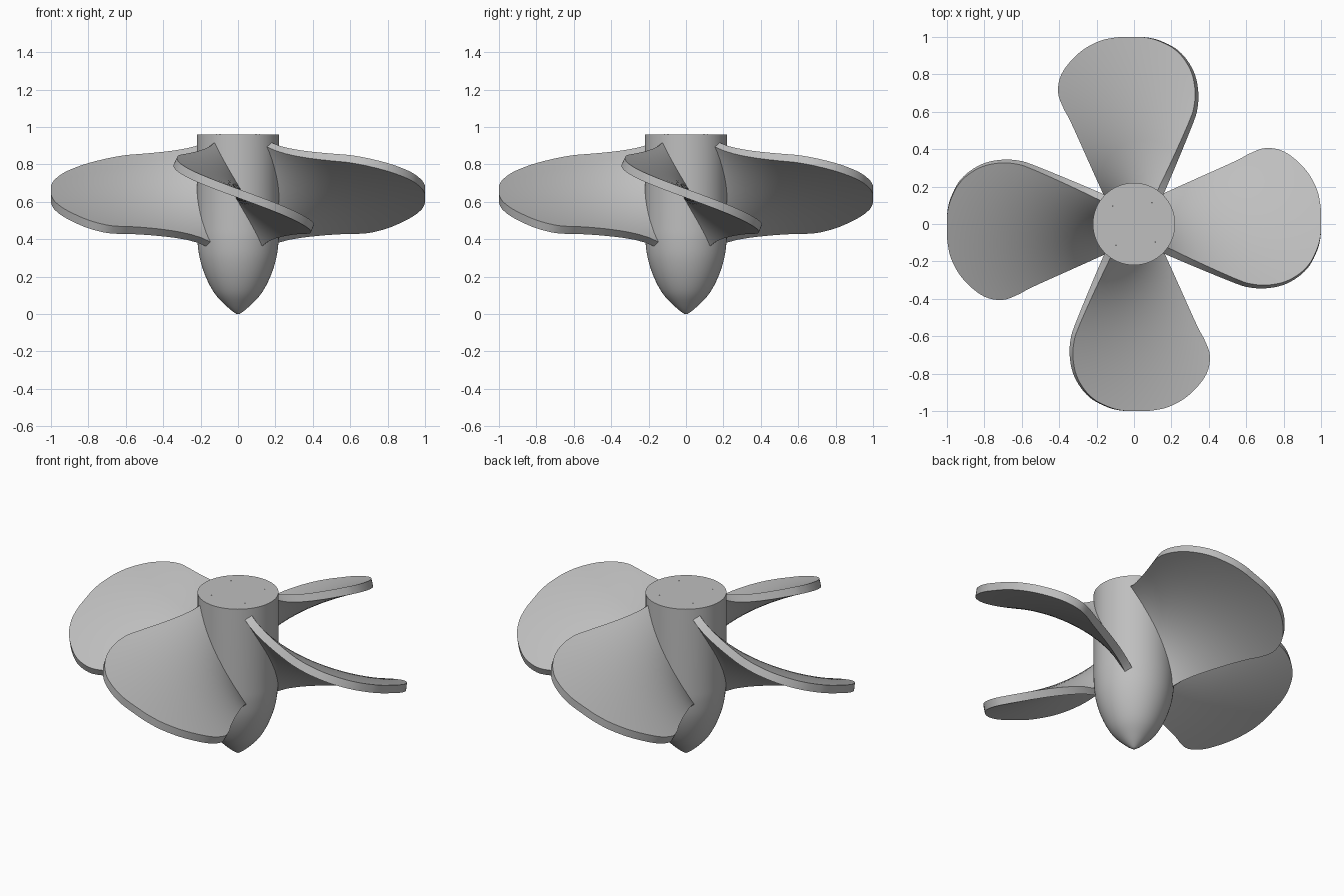
import bpy, bmesh, math
from mathutils import Vector

if "Cube" in bpy.data.objects:
    bpy.data.objects.remove(bpy.data.objects["Cube"], do_unlink=True)

metal = bpy.data.materials.new("grey metal")
metal.use_nodes = True
GREY = (0.52, 0.52, 0.52, 1)
metal.diffuse_color = GREY
metal.node_tree.nodes["Principled BSDF"].inputs["Base Color"].default_value = GREY


def smooth_points(points, steps):
    """Catmull-Rom curve through the points."""
    pts = [Vector(p) for p in points]
    pts = [2 * pts[0] - pts[1]] + pts + [2 * pts[-1] - pts[-2]]
    out = []
    for a, b, c, d in zip(pts, pts[1:], pts[2:], pts[3:]):
        for i in range(steps):
            t = i / steps
            out.append(0.5 * (2 * b + (c - a) * t + (2 * a - 5 * b + 4 * c - d) * t * t
                              + (3 * b - a - 3 * c + d) * t ** 3))
    return out + [pts[-2]]


def finish(bm, name):
    bmesh.ops.recalc_face_normals(bm, faces=bm.faces)
    mesh = bpy.data.meshes.new(name)
    bm.to_mesh(mesh)
    bm.free()
    mesh.materials.append(metal)
    obj = bpy.data.objects.new(name, mesh)
    bpy.context.collection.objects.link(obj)
    return obj


def shade(obj):
    bpy.ops.object.select_all(action='DESELECT')
    obj.select_set(True)
    bpy.context.view_layer.objects.active = obj
    bpy.ops.object.shade_smooth_by_angle(angle=math.radians(35))


# Hub: straight barrel with a pointed nose below, turned around z
NOSE = [(0, 0), (0.015, 0.004), (0.065, 0.045), (0.125, 0.11), (0.173, 0.2),
        (0.205, 0.3), (0.218, 0.4), (0.22, 0.48)]
profile = [(p.x, 0, p.y) for p in smooth_points(NOSE, 4)] + [(0.22, 0, 0.96), (0, 0, 0.96)]
bm = bmesh.new()
verts = [bm.verts.new(p) for p in profile]
edges = [bm.edges.new(pair) for pair in zip(verts, verts[1:])]
bmesh.ops.spin(bm, geom=verts + edges, cent=(0, 0, 0), axis=(0, 0, 1),
               angle=math.tau, steps=64)
bmesh.ops.remove_doubles(bm, verts=bm.verts, dist=0.0005)
shade(finish(bm, "hub"))

# Blade outline: distance from the axis, trailing edge, leading edge
OUTLINE = [(0.1, -0.11, 0.115), (0.32, -0.21, 0.22), (0.55, -0.308, 0.328),
           (0.63, -0.331, 0.371), (0.71, -0.335, 0.398), (0.8, -0.318, 0.382),
           (0.88, -0.275, 0.325), (0.94, -0.215, 0.255), (0.98, -0.135, 0.175),
           (0.995, -0.08, 0.11), (1.0, -0.04, 0.07)]
ACROSS = 20


def make_blade(name, turn):
    """Helical sheet trimmed to the outline, thickened on both sides."""
    bm = bmesh.new()
    rows = []
    for x, low, high in smooth_points(OUTLINE, 4):
        row = []
        for i in range(ACROSS + 1):
            y = low + (high - low) * i / ACROSS
            z = 0.645 - 0.37 * math.atan2(y, x)
            row.append(bm.verts.new((x, y, z)))
        rows.append(row)
    for r, s in zip(rows, rows[1:]):
        for i in range(ACROSS):
            bm.faces.new((r[i], s[i], s[i + 1], r[i + 1]))
    blade = finish(bm, name)
    blade.rotation_euler.z = turn
    shade(blade)
    solid = blade.modifiers.new("thickness", 'SOLIDIFY')
    solid.thickness = 0.045
    solid.offset = 0
    # Keep the rim crisp after thickening
    bpy.ops.object.modifier_apply(modifier=solid.name)
    shade(blade)


for k, side in enumerate(("left", "back", "right", "front")):
    make_blade(side + "_blade", k * math.pi / 2)
